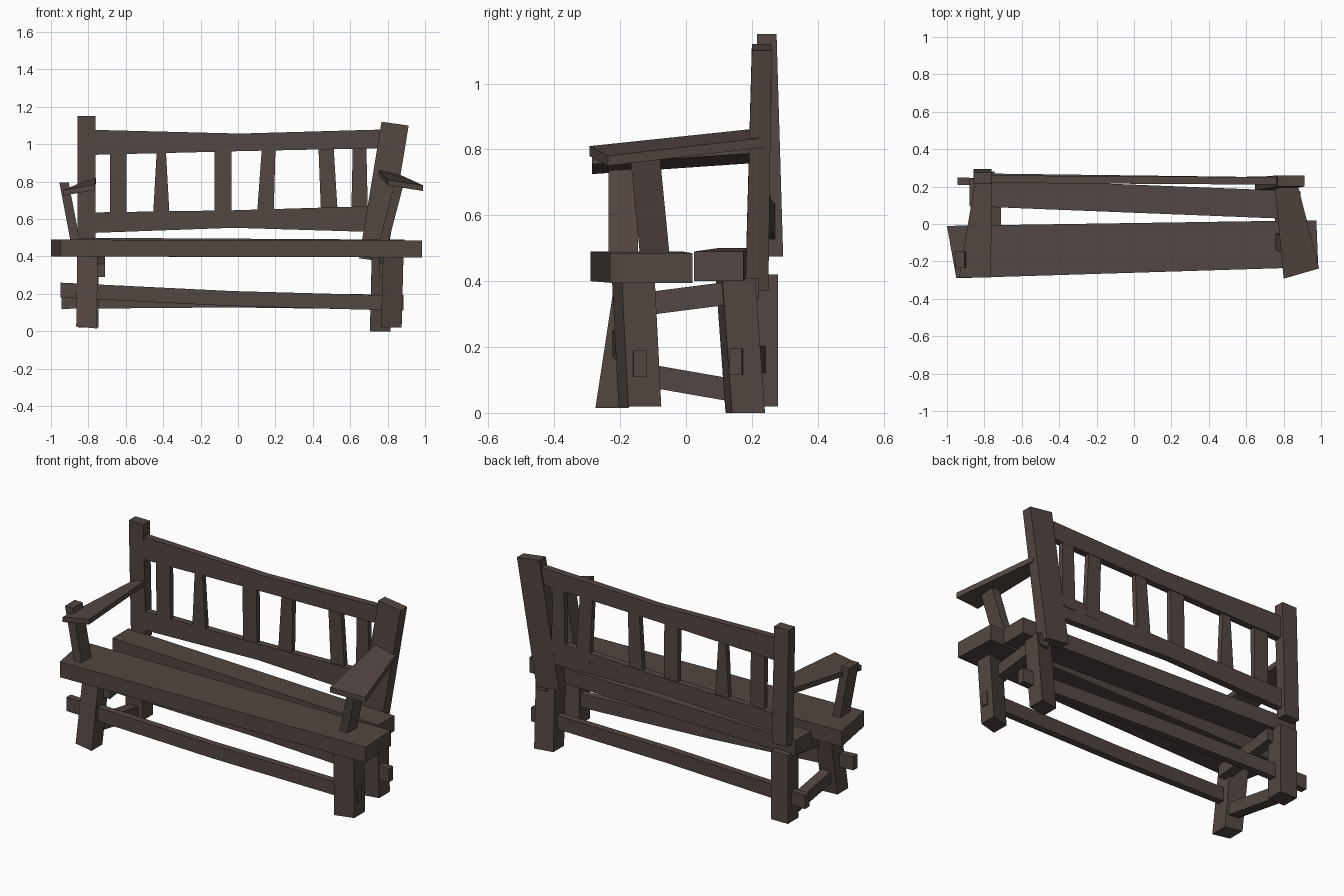
import bpy
import bmesh
from mathutils import Vector

default_cube = bpy.data.objects.get("Cube")
if default_cube:
    bpy.data.objects.remove(default_cube, do_unlink=True)

wood = bpy.data.materials.new("dark_brown_wood")
wood.use_nodes = True
wood.diffuse_color = (0.085, 0.062, 0.054, 1)
shader = next(node for node in wood.node_tree.nodes if node.type == 'BSDF_PRINCIPLED')
shader.inputs["Base Color"].default_value = wood.diffuse_color

# Shared timber cross-sections, listed in x, y, z order without the long axis
LEG = (0.11, 0.1)
RAIL = (0.04, 0.11)
STRETCHER = (0.04, 0.08)
SIDE_STRETCHER = (0.06, 0.07)
ARM_SUPPORT = (0.05, 0.09)


def beam(name, start, end, size, end_size=None, skew=0, slant=(0, 0), bow=0, waist=1):
    """Hand-hewn timber from start to end, with its ends cut square to its main axis.

    skew turns the section about the main axis, slant angles the two end cuts,
    bow lifts the middle and waist narrows it.
    """
    start, end = Vector(start), Vector(end)
    size, end_size = Vector(size), Vector(end_size or size)
    span = end - start
    along = max(range(3), key=lambda axis: abs(span[axis]))
    across, upright = [axis for axis in range(3) if axis != along]
    kinked = bow or waist != 1

    bm = bmesh.new()
    rings = []
    for t in (0, 0.5, 1) if kinked else (0, 1):
        middle = t == 0.5
        half = size.lerp(end_size, t) / 2
        centre = start.lerp(end, t)
        if middle:
            half.y *= waist
            centre.z += bow
        ring = []
        for u, v in ((-1, -1), (1, -1), (1, 1), (-1, 1)):
            point = centre.copy()
            point[across] += u * half.x
            point[upright] += v * half.y + u * skew / 2
            if not middle:
                point[along] += u * slant[int(t)] / 2
            ring.append(bm.verts.new(point))
        rings.append(ring)

    for low, high in zip(rings, rings[1:]):
        for i in range(4):
            bm.faces.new((low[i - 1], low[i], high[i], high[i - 1]))
    bm.faces.new(rings[0])
    bm.faces.new(rings[-1])
    bmesh.ops.recalc_face_normals(bm, faces=bm.faces)

    mesh = bpy.data.meshes.new(name)
    bm.to_mesh(mesh)
    bm.free()
    mesh.materials.append(wood)
    bpy.context.collection.objects.link(bpy.data.objects.new(name, mesh))


# Seat planks
beam("seat_plank_front", start=(-0.975, -0.15, 0.445), end=(0.98, -0.105, 0.44),
     size=(0.28, 0.09), end_size=(0.25, 0.09), slant=(-0.05, -0.01))
beam("seat_plank_back", start=(-0.88, 0.17, 0.455), end=(0.89, 0.1, 0.445),
     size=(0.15, 0.09))

# Legs
beam("front_leg_right", start=(-0.81, -0.22, 0.02), end=(-0.805, -0.16, 0.41),
     size=LEG, skew=-0.01, slant=(-0.01, 0))
beam("front_leg_left", start=(0.82, -0.14, 0.02), end=(0.83, -0.16, 0.41),
     size=LEG, skew=0.03)
beam("back_leg_right", start=(-0.8, 0.23, 0.02), end=(-0.8, 0.23, 0.42), size=LEG)
beam("back_leg_left", start=(0.76, 0.18, 0), end=(0.77, 0.15, 0.41),
     size=LEG, skew=0.02)

# Back posts, the left one leaning outwards
beam("back_post_right", start=(-0.81, 0.265, 0.475), end=(-0.81, 0.245, 1.15),
     size=(0.095, 0.06))
beam("back_post_left", start=(0.72, 0.215, 0.38), end=(0.84, 0.23, 1.11),
     size=(0.145, 0.07), end_size=(0.145, 0.06), slant=(-0.02, -0.02))

# Back rails, narrowing to a kink at the middle
beam("back_rail_top", start=(-0.8, 0.24, 1.01), end=(0.82, 0.23, 1.03),
     size=(0.04, 0.135), end_size=(0.04, 0.1), bow=-0.01, waist=0.8)
beam("back_rail_bottom", start=(-0.8, 0.25, 0.58), end=(0.75, 0.23, 0.6),
     size=RAIL, end_size=(0.04, 0.14), bow=0.01, waist=0.75)

# Back slats: position, sideways lean and taper
slats = [(-0.64, 0, 1), (-0.41, 0, 0.5), (-0.08, 0, 1),
         (0.145, 0.02, 0.8), (0.49, -0.02, 0.9), (0.65, 0, 0.8)]
slat_width, slat_depth = 0.09, 0.03
for number, (x, lean, taper) in enumerate(slats, start=1):
    beam(f"back_slat_{number}", start=(x, 0.24, 0.6), end=(x + lean, 0.235, 1),
         size=(slat_width, slat_depth), end_size=(slat_width * taper, slat_depth))

# Armrests, rolled outwards and rising to the back
beam("armrest_right", start=(-0.85, -0.285, 0.755), end=(-0.805, 0.23, 0.79),
     size=(0.17, 0.03), end_size=(0.09, 0.03), skew=0.03)
beam("armrest_left", start=(0.895, -0.265, 0.78), end=(0.81, 0.23, 0.835),
     size=(0.19, 0.03), end_size=(0.12, 0.03), skew=-0.03, slant=(0.055, 0))

# Armrest supports
beam("arm_support_right", start=(-0.87, -0.19, 0.48), end=(-0.93, -0.19, 0.795),
     size=ARM_SUPPORT)
beam("arm_support_left", start=(0.78, -0.095, 0.48), end=(0.86, -0.125, 0.785),
     size=ARM_SUPPORT)

# Long stretchers with tenons through the legs
beam("stretcher_front", start=(-0.95, -0.21, 0.22), end=(0.885, -0.14, 0.15),
     size=STRETCHER, bow=-0.01)
beam("stretcher_back", start=(-0.945, 0.23, 0.16), end=(0.885, 0.15, 0.155),
     size=STRETCHER, bow=0.01)

# Short stretchers between front and back legs
for side, x in (("right", -0.74), ("left", 0.785)):
    beam(f"side_stretcher_top_{side}", start=(x, -0.17, 0.325), end=(x, 0.22, 0.375),
         size=SIDE_STRETCHER)
beam("side_stretcher_low_right", start=(-0.8, -0.21, 0.13), end=(-0.8, 0.22, 0.055),
     size=SIDE_STRETCHER)
